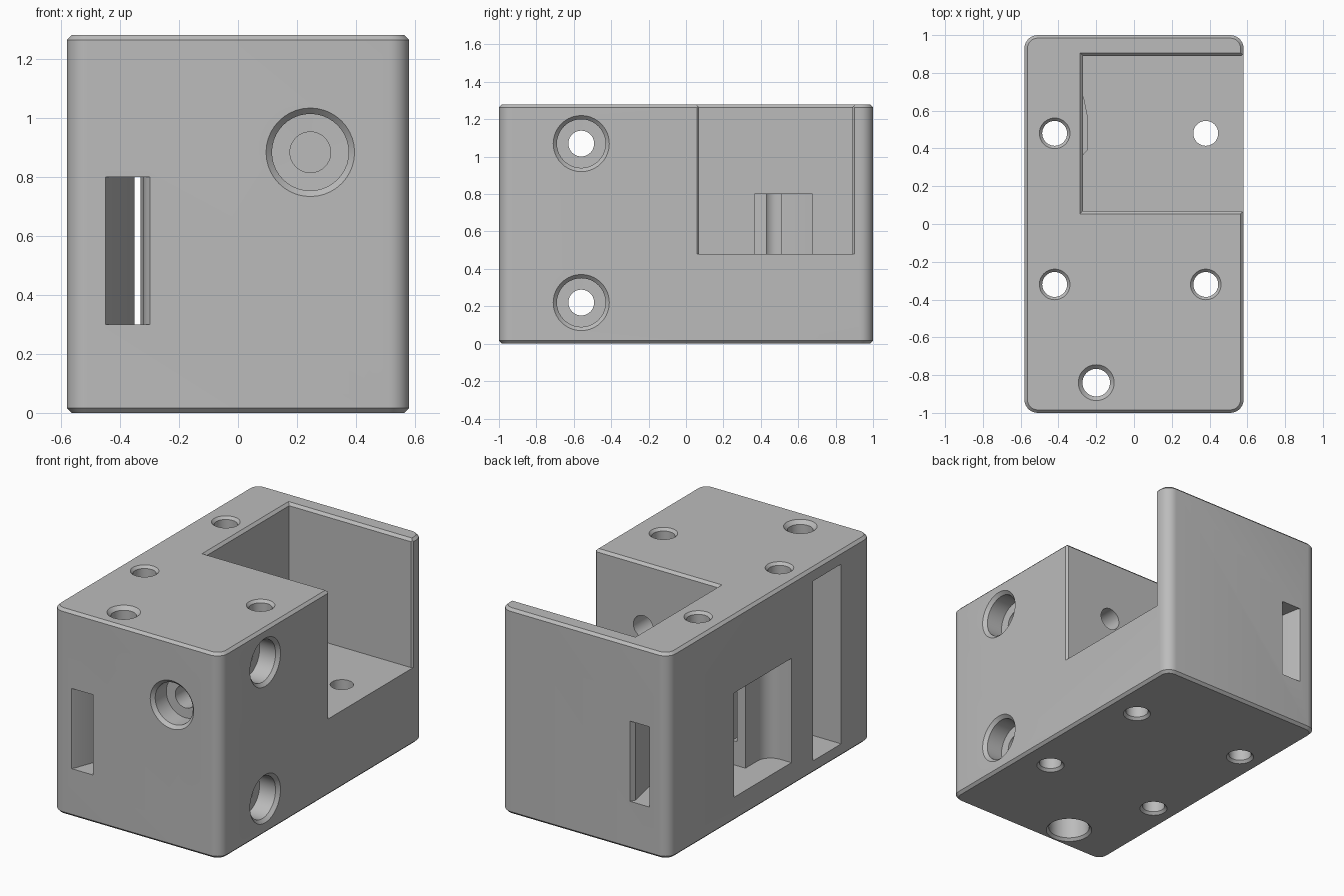
import bpy
import bmesh
from math import cos, sin, pi, radians
from mathutils import Vector

cube = bpy.data.objects.get("Cube")
if cube:
    bpy.data.objects.remove(cube, do_unlink=True)


def loft(name, loops):
    """Closed solid through a stack of equal-length point loops."""
    bm = bmesh.new()
    rings = [[bm.verts.new(p) for p in loop] for loop in loops]
    n = len(rings[0])
    for low, high in zip(rings, rings[1:]):
        for i in range(n):
            j = (i + 1) % n
            bm.faces.new((low[i], low[j], high[j], high[i]))
    bm.faces.new(rings[0][::-1])
    bm.faces.new(rings[-1])
    bmesh.ops.recalc_face_normals(bm, faces=bm.faces)
    mesh = bpy.data.meshes.new(name)
    bm.to_mesh(mesh)
    bm.free()
    obj = bpy.data.objects.new(name, mesh)
    bpy.context.collection.objects.link(obj)
    return obj


def rounded_rect(hx, hy, r, z, steps=8):
    points = []
    for k, (sx, sy) in enumerate(((1, 1), (-1, 1), (-1, -1), (1, -1))):
        for s in range(steps + 1):
            a = (k + s / steps) * pi / 2
            points.append((sx * (hx - r) + r * cos(a), sy * (hy - r) + r * sin(a), z))
    return points


# Main block with rounded upright corners and chamfered rims
W, D, H, R, C = 0.58, 1.0, 1.28, 0.07, 0.016
body = loft("mounting_block", [rounded_rect(W - C, D - C, R - C, 0), rounded_rect(W, D, R, C),
                               rounded_rect(W, D, R, H - C), rounded_rect(W - C, D - C, R - C, H)])


def cut(cutter):
    cutter.hide_render = True
    mod = body.modifiers.new("cut", 'BOOLEAN')
    mod.operation = 'DIFFERENCE'
    mod.solver = 'EXACT'
    mod.object = cutter
    bpy.context.view_layer.objects.active = body
    bpy.ops.object.modifier_apply(modifier=mod.name)
    bpy.data.objects.remove(cutter, do_unlink=True)


def cut_plan(points, z0, z1):
    cut(loft("plan_cutter", [[(x, y, z) for x, y in points] for z in (z0, z1)]))


def cut_box(x0, x1, y0, y1, z0, z1):
    cut_plan([(x0, y0), (x1, y0), (x1, y1), (x0, y1)], z0, z1)


def cut_bore(start, axis, steps, n=40):
    """Turned cutter; steps are (distance along axis, radius)."""
    axis = Vector(axis)
    u = axis.orthogonal().normalized()
    v = axis.cross(u)
    cut(loft("bore_cutter", [[Vector(start) + axis * d + (u * cos(2 * pi * i / n)
                              + v * sin(2 * pi * i / n)) * r for i in range(n)]
                             for d, r in steps]))


# Open pocket with eased mouth edges, then its chamfered rim
X0, Y0, Y1 = -0.27, 0.07, 0.89
E = 0.012
cut_plan([(X0, Y0), (W - E, Y0), (W + 0.03, Y0 - 0.03 - E), (W + 0.03, Y1 + 0.03 + E),
          (W - E, Y1), (X0, Y1)], 0.48, H + 0.1)


def rim(g, z):
    return [(X0 - g, Y0 - g, z), (W + 0.1, Y0 - g, z), (W + 0.1, Y1 + g, z), (X0 - g, Y1 + g, z)]


cut(loft("rim_cutter", [rim(-0.004, H - C - 0.004), rim(0.02, H + 0.02 - C + 0.0)]))

# Upright bolt holes, eased at both ends
for x in (-0.42, 0.38):
    for y in (-0.32, 0.48):
        ease = [(-0.02, 0.1), (0.016, 0.066)]
        top = 0.6 if x > 0 and y > 0 else H
        ends = [(top, 0.066)] if top < H else [(H - 0.016, 0.066), (H + 0.02, 0.1)]
        cut_bore((x, y, 0), (0, 0, 1), ease + ends)

# Larger front bolt hole, counterbored from below
cut_bore((-0.2, -0.84, 0), (0, 0, 1),
         [(-0.02, 0.155), (0.016, 0.12), (0.25, 0.12), (0.251, 0.073),
          (H - 0.022, 0.073), (H + 0.02, 0.115)])


def rounded_mouth(r, ease, depth, bore, length):
    steps = [(-0.02, r + ease)]
    for i in range(6):
        a = i / 5 * pi / 2
        steps.append((ease * sin(a), r + ease * (1 - sin(a)) if i == 0 else r + ease * (1 - cos(pi / 2 - a))))
    return steps + [(depth, r), (depth + 0.001, bore), (length, bore)]


# Counterbored side bolts and front bolt
for z in (0.22, 1.07):
    cut_bore((W, -0.56, z), (-1, 0, 0), rounded_mouth(0.13, 0.02, 0.13, 0.069, 0.95))
cut_bore((0.245, -D, 0.883), (0, 1, 0), rounded_mouth(0.13, 0.02, 0.13, 0.069, 1.15))

# Tall side slot reached by the side bolts
cut_box(-W - 0.1, -0.3, -0.70, -0.42, 0.08, 1.2)

# Side window with a rounded front jamb
jamb = [(-0.5 + 0.09 * sin(radians(a)), -0.12 - 0.09 * cos(radians(a))) for a in range(0, 91, 15)]
cut_plan([(-W - 0.1, -0.21)] + jamb + [(-0.41, 0.0), (-0.31, 0.0), (-0.31, 0.355), (-W - 0.1, 0.355)],
         0.15, 0.8)

# Tapered band channels from the front and back faces to the window
Z0, Z1 = 0.3, 0.8
cut_plan([(-0.48, -1.1), (-0.455, -1.01), (-0.437, -0.98), (-0.35, -0.75), (-0.35, 0.05),
          (-0.32, 0.05), (-0.32, -0.96), (-0.31, -0.985), (-0.29, -1.01), (-0.27, -1.1)], Z0, Z1)
cut_plan([(-0.48, 1.1), (-0.455, 1.01), (-0.44, 0.98), (-0.36, 0.52), (-0.40, 0.3),
          (-0.33, 0.3), (-0.25, 0.39), (-0.25, 0.58), (-0.33, 0.97), (-0.31, 1.01), (-0.29, 1.1)], Z0, Z1)

# Plain grey finish
grey = bpy.data.materials.new("plain_grey")
grey.use_nodes = True
colour = (0.5, 0.5, 0.5, 1)
grey.diffuse_color = colour
grey.node_tree.nodes["Principled BSDF"].inputs["Base Color"].default_value = colour
body.data.materials.clear()
body.data.materials.append(grey)
for face in body.data.polygons:
    face.material_index = 0

bpy.ops.object.select_all(action='DESELECT')
body.select_set(True)
bpy.context.view_layer.objects.active = body
bpy.ops.object.shade_smooth_by_angle(angle=radians(30))
